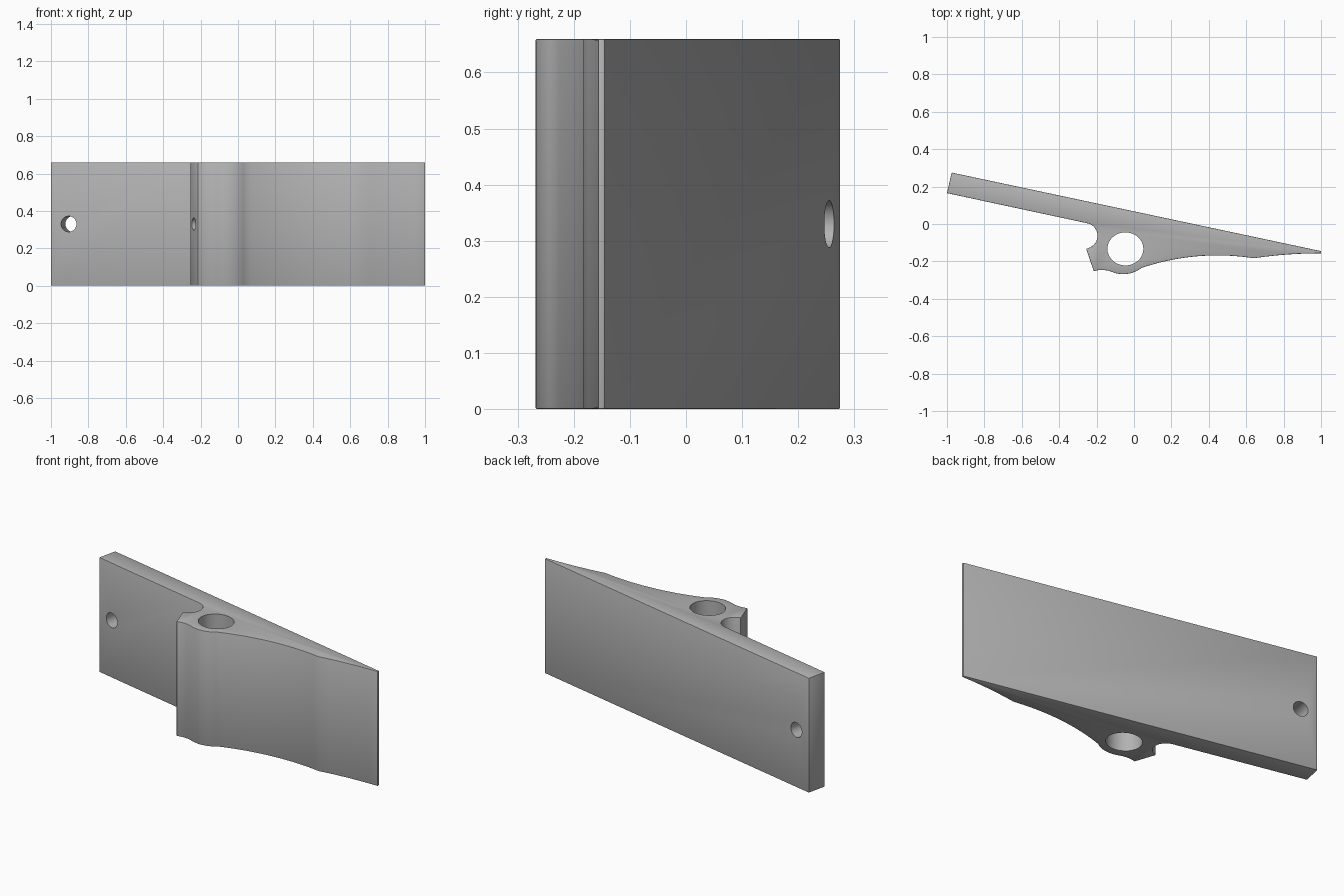
import bpy, bmesh, math
from mathutils import Vector, geometry

if "Cube" in bpy.data.objects:
    bpy.data.objects.remove(bpy.data.objects["Cube"])

HEIGHT = 0.66

grey = bpy.data.materials.new("plain_grey")
grey.diffuse_color = (0.45, 0.45, 0.45, 1)
grey.use_nodes = True
grey.node_tree.nodes["Principled BSDF"].inputs["Base Color"].default_value = grey.diffuse_color


def arc(a, b, c, n=12):
    """Points on the circle running from a through b to c."""
    (ax, ay), (bx, by), (cx, cy) = a, b, c
    d = 2 * (ax * (by - cy) + bx * (cy - ay) + cx * (ay - by))
    sa, sb, sc = ax**2 + ay**2, bx**2 + by**2, cx**2 + cy**2
    ox = (sa * (by - cy) + sb * (cy - ay) + sc * (ay - by)) / d
    oy = (sa * (cx - bx) + sb * (ax - cx) + sc * (bx - ax)) / d
    r = math.hypot(ax - ox, ay - oy)
    t0, tb, t1 = (math.atan2(y - oy, x - ox) for x, y in (a, b, c))
    sweep, part = (t1 - t0) % math.tau, (tb - t0) % math.tau
    if part > sweep:
        sweep -= math.tau
    return [(ox + r * math.cos(t0 + sweep * i / n),
             oy + r * math.sin(t0 + sweep * i / n)) for i in range(n + 1)]


def cutter(name, start, end, radius, squash=1.0):
    """Hidden cylinder between two points."""
    start, end = Vector(start), Vector(end)
    axis = end - start
    bpy.ops.mesh.primitive_cylinder_add(vertices=48, radius=radius, depth=axis.length,
                                        location=(start + end) / 2)
    ob = bpy.context.object
    ob.name = name
    ob.rotation_euler = axis.to_track_quat('Z', 'Y').to_euler()
    ob.scale.y = squash
    ob.hide_render = True
    ob.data.materials.append(grey)
    return ob


# Lever outline seen from above: plate, tapered tip, curved belly, boss, notch
outline = [(-1, 0.165), (-0.975, 0.275), (1, -0.145)]
outline += arc((1, -0.157), (0.82, -0.163), (0.64, -0.183), 6)
outline += arc((0.64, -0.183), (0.43, -0.168), (0.04, -0.235), 20)[1:]
outline += arc((0.04, -0.235), (-0.05, -0.268), (-0.12, -0.255))[1:]
outline += arc((-0.12, -0.255), (-0.165, -0.246), (-0.215, -0.252), 8)[1:]
outline += [(-0.256, -0.133)]
outline += arc((-0.235, -0.125), (-0.195, -0.06), (-0.25, 0.004), 20)

bm = bmesh.new()
base = bm.faces.new([bm.verts.new((x, y, 0)) for x, y in outline])
top = bmesh.ops.extrude_face_region(bm, geom=[base])
bmesh.ops.translate(bm, vec=(0, 0, HEIGHT),
                    verts=[v for v in top["geom"] if isinstance(v, bmesh.types.BMVert)])
bmesh.ops.recalc_face_normals(bm, faces=bm.faces)
mesh = bpy.data.meshes.new("lever")
bm.to_mesh(mesh)
bm.free()
mesh.materials.append(grey)
lever = bpy.data.objects.new("lever", mesh)
bpy.context.collection.objects.link(lever)

# Softened edges
bevel = lever.modifiers.new("soft_edges", 'BEVEL')
bevel.width = 0.003
bevel.segments = 2
bevel.limit_method = 'ANGLE'
bevel.angle_limit = math.radians(50)

# Pivot bore, plate hole, and small set-screw hole running into the bore
MID = HEIGHT / 2
holes = [
    cutter("pivot_bore_cutter", (-0.046, -0.133, -0.1), (-0.046, -0.133, 0.8), 0.096, 0.92),
    cutter("plate_hole_cutter", (-0.926, 0.047, MID), (-0.863, 0.343, MID), 0.042),
    cutter("screw_hole_cutter", (-0.332, -0.222, MID), (-0.06, -0.13, MID), 0.032),
]
for hole in holes:
    cut = lever.modifiers.new(hole.name, 'BOOLEAN')
    cut.operation = 'DIFFERENCE'
    cut.solver = 'EXACT'
    cut.object = hole

# Apply the cuts, then remove the helpers and smooth the curved walls
bpy.ops.object.select_all(action='DESELECT')
bpy.context.view_layer.objects.active = lever
lever.select_set(True)
for name in [m.name for m in lever.modifiers]:
    bpy.ops.object.modifier_apply(modifier=name)
for hole in holes:
    bpy.data.objects.remove(hole)
bpy.ops.object.shade_smooth_by_angle(angle=math.radians(25))
